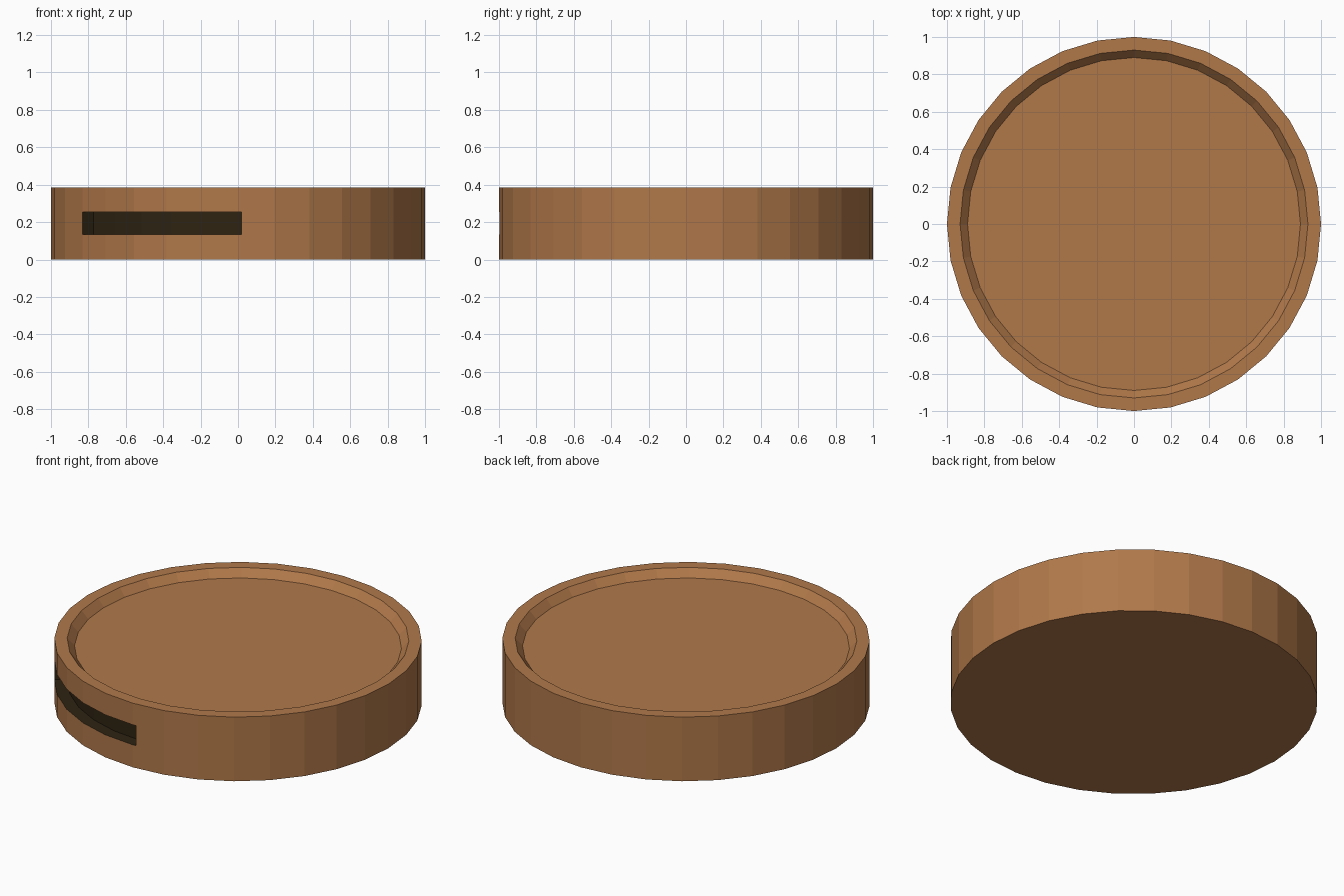
import bpy, bmesh, math
from mathutils import Vector

if "Cube" in bpy.data.objects:
    bpy.data.objects.remove(bpy.data.objects["Cube"])

SIDES = 32
H = 0.385
SLOT_LOW, SLOT_HIGH, SLOT_R = 0.135, 0.255, 0.93
SLOT_FIRST, SLOT_LAST = 19, 24          # facets that carry the slot


def material(name, rgb):
    m = bpy.data.materials.new(name)
    m.diffuse_color = (*rgb, 1)
    m.use_nodes = True
    m.node_tree.nodes["Principled BSDF"].inputs["Base Color"].default_value = m.diffuse_color
    return m


# Facet corner directions, plus one extra column where the slot ends
dirs = [Vector((math.cos(2 * math.pi * i / SIDES), math.sin(2 * math.pi * i / SIDES)))
        for i in range(SIDES)]
dirs.insert(25, dirs[24].lerp(dirs[25], 0.1))
n = len(dirs)

bm = bmesh.new()


def ring(r, z):
    return [bm.verts.new((d.x * r, d.y * r, z)) for d in dirs]


def face(verts, mat=0):
    bm.faces.new(verts).material_index = mat


# Profile of the disc: side wall, flat rim, sloped inner wall
rings = [ring(1, 0), ring(1, SLOT_LOW), ring(1, SLOT_HIGH), ring(1, H),
         ring(0.93, H), ring(0.89, H - 0.045)]
for k in range(len(rings) - 1):
    a, b = rings[k], rings[k + 1]
    for i in range(n):
        j = (i + 1) % n
        if k == 1 and SLOT_FIRST <= i <= SLOT_LAST:
            continue
        face((a[i], a[j], b[j], b[i]))
face(rings[0][::-1])      # underside
face(rings[-1])           # recessed top

# Dark slot recessed in the side wall
cols = range(SLOT_FIRST, SLOT_LAST + 2)
low = {i: bm.verts.new((*(dirs[i] * SLOT_R), SLOT_LOW)) for i in cols}
high = {i: bm.verts.new((*(dirs[i] * SLOT_R), SLOT_HIGH)) for i in cols}
out_low, out_high = rings[1], rings[2]
for i in list(cols)[:-1]:
    j = i + 1
    face((low[i], low[j], high[j], high[i]), 1)
    face((out_low[i], out_low[j], low[j], low[i]), 1)
    face((high[i], high[j], out_high[j], out_high[i]), 1)
s, e = cols[0], cols[-1]
face((out_low[s], low[s], high[s], out_high[s]), 1)
face((low[e], out_low[e], out_high[e], high[e]), 1)

bmesh.ops.recalc_face_normals(bm, faces=bm.faces[:])
mesh = bpy.data.meshes.new("round_base")
bm.to_mesh(mesh)
bm.free()
mesh.materials.append(material("warm_brown", (0.44, 0.19, 0.068)))
mesh.materials.append(material("slot_dark_brown", (0.027, 0.017, 0.006)))
obj = bpy.data.objects.new("round_base", mesh)
bpy.context.collection.objects.link(obj)
